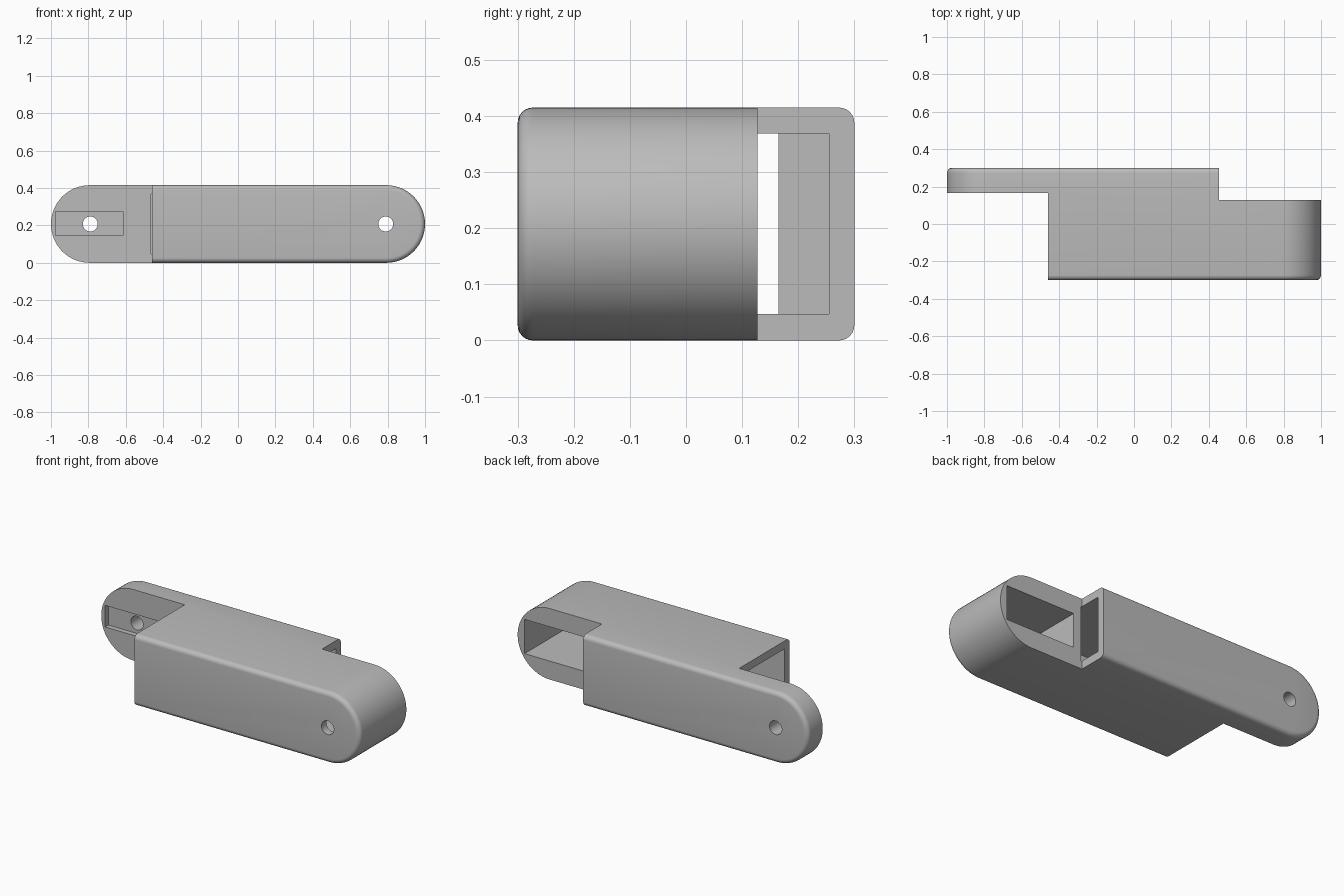
import bpy, bmesh
from math import sin, cos, pi

cube = bpy.data.objects.get("Cube")
if cube:
    bpy.data.objects.remove(cube)

R = 0.2075            # radius of the rounded ends
END = 1 - R           # centre of the rounded ends
HALF = 0.3            # half depth
FILLET = 0.027
HOLE_X = 0.79
STEPS = 32

grey = bpy.data.materials.new("plain_grey")
grey.use_nodes = True
colour = (0.5, 0.5, 0.5, 1)
grey.diffuse_color = colour
grey.node_tree.nodes["Principled BSDF"].inputs["Base Color"].default_value = colour


def to_object(bm, name):
    bmesh.ops.recalc_face_normals(bm, faces=bm.faces)
    mesh = bpy.data.meshes.new(name)
    bm.to_mesh(mesh)
    bm.free()
    obj = bpy.data.objects.new(name, mesh)
    bpy.context.collection.objects.link(obj)
    mesh.materials.append(grey)
    return obj


def box(name, x, y, z):
    bm = bmesh.new()
    bmesh.ops.create_cube(bm, size=1)
    for v in bm.verts:
        v.co = [lo + (c + 0.5) * (hi - lo) for c, (lo, hi) in zip(v.co, (x, y, z))]
    return to_object(bm, name)


def stadium(bm, y, radius):
    """One rounded-end outline at depth y."""
    ring = []
    for side in (1, -1):
        for i in range(STEPS + 1):
            a = -pi / 2 + pi * i / STEPS
            ring.append(bm.verts.new((side * (END + radius * cos(a)), y,
                                      R + side * radius * sin(a))))
    return ring


def link_solid(name):
    """Long rounded bar with filleted front and back rims."""
    bm = bmesh.new()
    arc = [pi / 2 * i / 6 for i in range(7)]
    sections = [(-HALF + FILLET * (1 - sin(a)), R - FILLET * (1 - cos(a)))
                for a in reversed(arc)]
    sections += [(-y, r) for y, r in reversed(sections)]
    rings = [stadium(bm, y, r) for y, r in sections]
    for a, b in zip(rings, rings[1:]):
        for i in range(len(a)):
            j = (i + 1) % len(a)
            bm.faces.new((a[i], a[j], b[j], b[i]))
    bm.faces.new(rings[0])
    bm.faces.new(rings[-1])
    return to_object(bm, name)


def pin_hole(name, x, y):
    bm = bmesh.new()
    rings = [[bm.verts.new((x + 0.04 * cos(2 * pi * i / STEPS), d,
                            R + 0.04 * sin(2 * pi * i / STEPS)))
              for i in range(STEPS)] for d in y]
    for i in range(STEPS):
        j = (i + 1) % STEPS
        bm.faces.new((rings[0][i], rings[0][j], rings[1][j], rings[1][i]))
    for ring in rings:
        bm.faces.new(ring)
    return to_object(bm, name)


link = link_solid("hinge_link")

cutters = [
    # steps that leave a thin tab at one end and a thick lobe at the other
    box("tab_step", (-1.2, -0.46), (-0.5, 0.165), (-0.2, 0.7)),
    box("lobe_step", (0.455, 1.2), (0.127, 0.5), (-0.2, 0.7)),
    # hollow through the middle, open at both steps
    box("channel", (-0.465, 0.46), (-0.255, 0.255), (0.047, 0.369)),
    # shallow slot in the tab and deep pocket in the lobe
    box("tab_slot", (-0.975, -0.615), (0.1, 0.195), (0.147, 0.273)),
    box("lobe_pocket", (0.51, 0.955), (-0.255, 0.2), (0.108, 0.308)),
    # pin holes
    pin_hole("tab_hole", -HOLE_X, (0.1, 0.5)),
    pin_hole("lobe_hole", HOLE_X, (-0.5, 0.0)),
]

bpy.context.view_layer.objects.active = link
for cutter in cutters:
    mod = link.modifiers.new(cutter.name, "BOOLEAN")
    mod.operation = "DIFFERENCE"
    mod.solver = "EXACT"
    mod.object = cutter
    bpy.ops.object.modifier_apply(modifier=mod.name)
    bpy.data.objects.remove(cutter)

bpy.ops.object.select_all(action="DESELECT")
link.select_set(True)
bpy.ops.object.shade_smooth_by_angle(angle=pi / 6)
